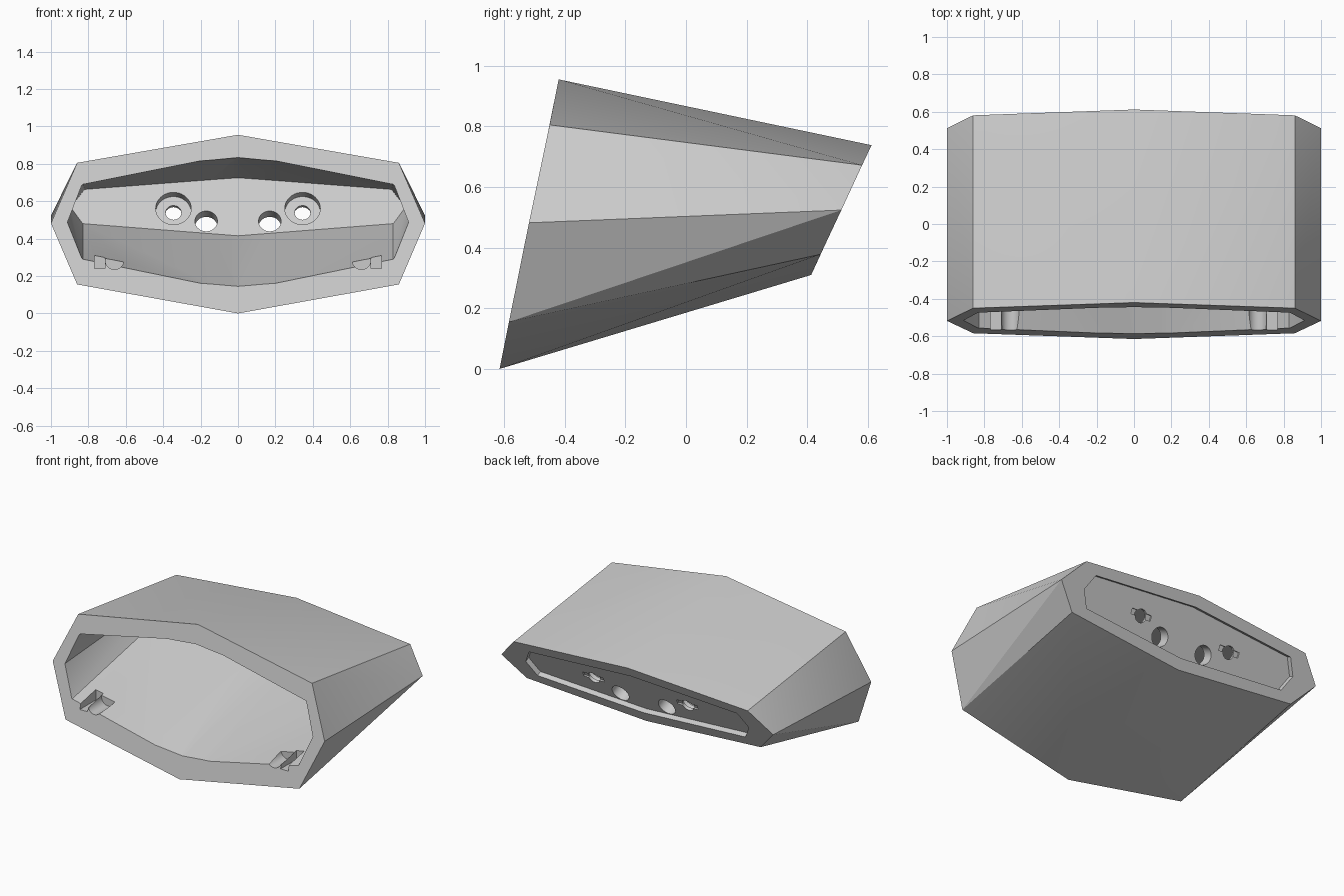
import bpy, bmesh, math
from mathutils import Matrix, Vector

cube = bpy.data.objects.get("Cube")
if cube:
    bpy.data.objects.remove(cube, do_unlink=True)

grey = bpy.data.materials.new("light_grey")
grey.use_nodes = True
GREY = (0.6, 0.6, 0.6, 1)
grey.diffuse_color = GREY
grey.node_tree.nodes["Principled BSDF"].inputs["Base Color"].default_value = GREY

# Local frame on the sloping back face: x across, y up the slope, z into the body
up = Vector((0, 0.4216, 0.9068))
inward = Vector((1, 0, 0)).cross(up)
BACK = Matrix((Vector((1, 0, 0)), up, inward)).transposed().to_4x4()
BACK.translation = (0, 0.5125, 0.524)


def ring(half):
    """Close a half outline (top centre to bottom centre) by mirroring in x."""
    half = [Vector(p) for p in half]
    return half + [Vector((-p.x, p.y, p.z)) for p in half[-2:0:-1]]


def finish(bm, name):
    bmesh.ops.recalc_face_normals(bm, faces=bm.faces)
    mesh = bpy.data.meshes.new(name)
    bm.to_mesh(mesh)
    bm.free()
    mesh.materials.append(grey)
    ob = bpy.data.objects.new(name, mesh)
    bpy.context.collection.objects.link(ob)
    return ob


def loft(name, front, back):
    """Solid between two matching rings; creases run from the outer front points."""
    bm = bmesh.new()
    f = [bm.verts.new(p) for p in front]
    b = [bm.verts.new(p) for p in back]
    mid = (front[0].z + front[len(front) // 2].z) / 2
    for i in range(len(f)):
        j = (i + 1) % len(f)
        if abs(f[i].co.z - mid) > abs(f[j].co.z - mid):
            tris = (f[i], f[j], b[j]), (f[i], b[j], b[i])
        else:
            tris = (f[i], f[j], b[i]), (f[j], b[j], b[i])
        for t in tris:
            bm.faces.new(t)
    bm.faces.new(f)
    bm.faces.new(b[::-1])
    return finish(bm, name)


def cylinder(name, x, v, radius, d0, d1, frame=BACK):
    bm = bmesh.new()
    bmesh.ops.create_cone(bm, cap_ends=True, segments=40, radius1=radius, radius2=radius,
                          depth=d1 - d0,
                          matrix=frame @ Matrix.Translation((x, v, (d0 + d1) / 2)))
    return finish(bm, name)


def box(name, lo, hi, frame=Matrix()):
    lo, hi = Vector(lo), Vector(hi)
    bm = bmesh.new()
    bmesh.ops.create_cube(bm, size=1, matrix=frame @ Matrix.Translation((lo + hi) / 2)
                          @ Matrix.Diagonal((hi - lo).to_4d()))
    return finish(bm, name)


def cut(cutter):
    mod = housing.modifiers.new("cut", "BOOLEAN")
    mod.operation, mod.solver, mod.object = "DIFFERENCE", "EXACT", cutter
    bpy.context.view_layer.objects.active = housing
    bpy.ops.object.modifier_apply(modifier=mod.name)
    bpy.data.objects.remove(cutter, do_unlink=True)


# Outer body
housing = loft("housing",
               ring([(0, -0.42, 0.955), (0.86, -0.45, 0.805), (1, -0.518, 0.482),
                     (0.86, -0.584, 0.155), (0, -0.615, 0)]),
               ring([(0, 0.612, 0.738), (0.86, 0.581, 0.672), (1, 0.5125, 0.524),
                     (0.86, 0.444, 0.378), (0, 0.413, 0.31)]))

# Open cavity, tapering to the back wall
rim = ring([(x, -0.615 + z * 0.205, z) for x, z in
            ((0, 0.833), (0.14, 0.82), (0.83, 0.69), (0.912, 0.487),
             (0.83, 0.29), (0.14, 0.157), (0, 0.145))])
wall = ring([(x, 0.413 + (z - 0.57) * 0.465, z) for x, z in
             ((0, 0.725), (0.14, 0.715), (0.82, 0.663), (0.895, 0.567),
              (0.83, 0.48), (0.14, 0.426), (0, 0.415))])
cut(loft("cavity", [f + (f - b) * 0.1 for f, b in zip(rim, wall)], wall))

# Shallow pocket in the back face
pocket = [(0, 0.163), (0.765, 0.105), (0.82, 0), (0.765, -0.105), (0, -0.163)]
cut(loft("pocket", *[ring([BACK @ Vector((x, v, d)) for x, v in pocket])
                     for d in (0.035, -0.08)]))

along_y = Matrix.Rotation(-math.pi / 2, 4, "X")
for s in (1, -1):
    # Cable holes and counterbored screw holes
    cut(cylinder("cable_hole", s * 0.17, -0.085, 0.06, -0.05, 0.13))
    cut(cylinder("counterbore", s * 0.345, -0.01, 0.095, 0.056, 0.14))
    cut(cylinder("screw_hole", s * 0.345, -0.01, 0.042, -0.05, 0.13))
    cut(box("screw_slot", (s * 0.345 - 0.075, -0.02, 0), (s * 0.345 + 0.075, 0.015, 0.045), BACK))
    # Latch notches in the lower front rim
    cut(box("notch", (s * 0.738 - 0.028, -0.7, 0.24), (s * 0.738 + 0.028, -0.4, 0.4)))
    cut(cylinder("round_notch", s * 0.66, -0.285, 0.05, -0.7, -0.42, along_y))

bpy.ops.object.select_all(action="DESELECT")
housing.select_set(True)
bpy.context.view_layer.objects.active = housing
bpy.ops.object.shade_smooth_by_angle(angle=math.radians(20))
